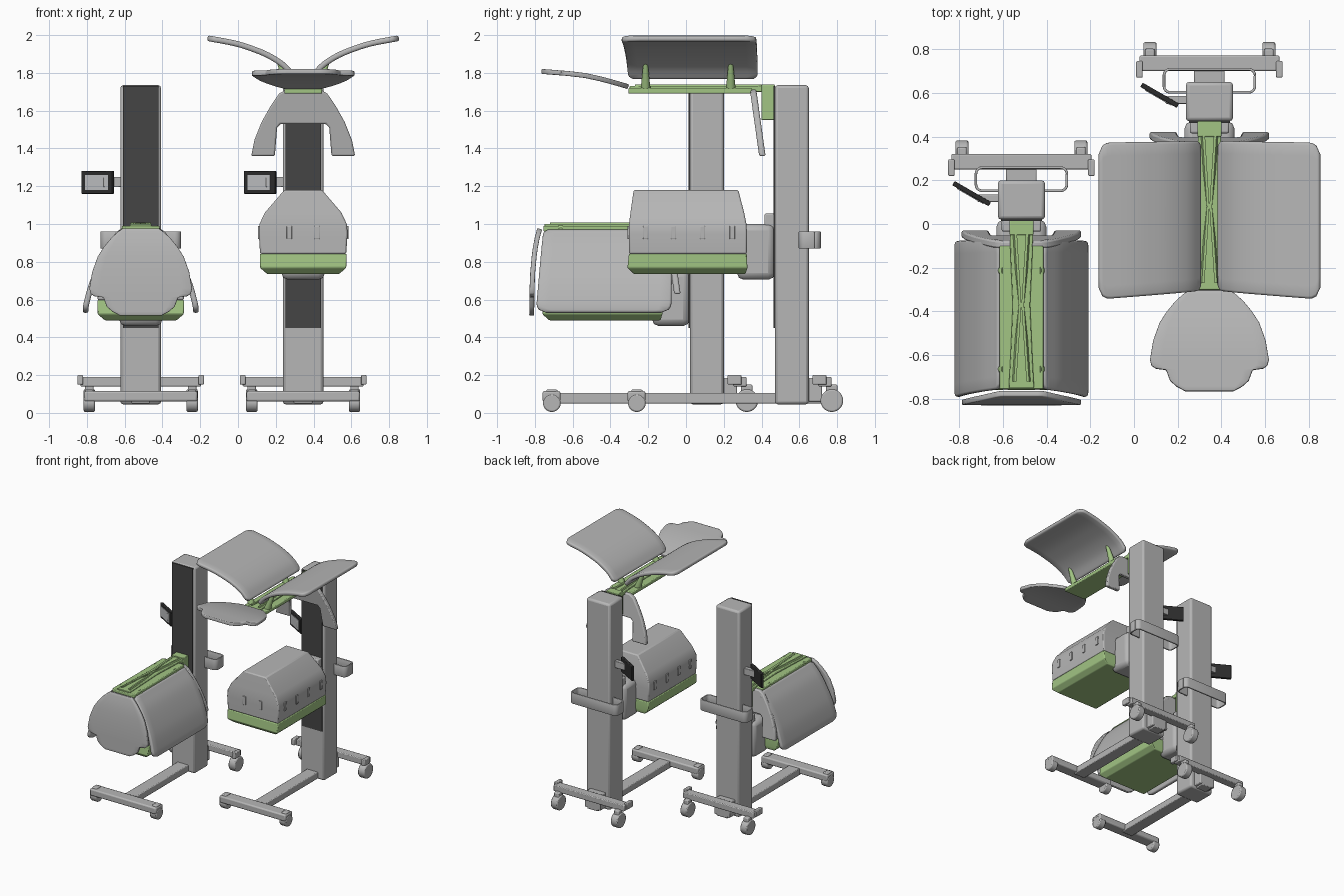
import bpy, bmesh, math
from mathutils import Vector, Matrix

cube = bpy.data.objects.get("Cube")
if cube:
    bpy.data.objects.remove(cube, do_unlink=True)


def material(name, rgb):
    m = bpy.data.materials.new(name)
    m.use_nodes = True
    m.diffuse_color = (*rgb, 1)
    m.node_tree.nodes["Principled BSDF"].inputs["Base Color"].default_value = (*rgb, 1)
    return m


GREY = material("light grey", (0.47, 0.47, 0.47))
GREEN = material("soft green", (0.36, 0.56, 0.23))
CHARCOAL = material("charcoal", (0.06, 0.06, 0.06))
BLACK = material("near black", (0.025, 0.025, 0.025))
SCREEN = material("screen grey", (0.52, 0.53, 0.54))

offset = Vector()  # placement of the parts being built


def finish(name, bm, mat, bevel=0.0, thick=0.0, segments=2):
    """Turn a bmesh into a placed, smooth-shaded object."""
    if not thick:
        bmesh.ops.recalc_face_normals(bm, faces=bm.faces)
    mesh = bpy.data.meshes.new(name)
    bm.to_mesh(mesh)
    bm.free()
    mesh.materials.append(mat)
    ob = bpy.data.objects.new(name, mesh)
    bpy.context.collection.objects.link(ob)
    ob.location = offset
    bpy.ops.object.select_all(action='DESELECT')
    ob.select_set(True)
    bpy.context.view_layer.objects.active = ob
    bpy.ops.object.shade_smooth_by_angle(angle=math.radians(35))
    if thick:
        s = ob.modifiers.new("Thickness", 'SOLIDIFY')
        s.thickness, s.offset = thick, 0
    if bevel:
        b = ob.modifiers.new("Bevel", 'BEVEL')
        b.width, b.segments = bevel, segments
        b.limit_method, b.angle_limit = 'ANGLE', math.radians(40)
    return ob


def box(name, x, y, z, mat=GREY, bevel=0.0):
    bm = bmesh.new()
    lo, hi = Vector((x[0], y[0], z[0])), Vector((x[1], y[1], z[1]))
    bmesh.ops.create_cube(bm, size=1, matrix=Matrix.Translation((lo + hi) / 2) @ Matrix.Diagonal((*(hi - lo), 1)))
    return finish(name, bm, mat, bevel)


def rod(name, a, b, r1, r2, mat=GREY, bevel=0.0, sides=20):
    a, b = Vector(a), Vector(b)
    bm = bmesh.new()
    turn = (b - a).to_track_quat('Z', 'Y').to_matrix().to_4x4()
    bmesh.ops.create_cone(bm, cap_ends=True, segments=sides, radius1=r1, radius2=r2,
                          depth=(b - a).length, matrix=Matrix.Translation((a + b) / 2) @ turn)
    return finish(name, bm, mat, bevel)


def loft(name, levels, mat, bevel):
    """Stack of rectangles: (z, half width, y front, y back)."""
    bm = bmesh.new()
    rings = [[bm.verts.new(p) for p in ((-w, f, z), (w, f, z), (w, k, z), (-w, k, z))]
             for z, w, f, k in levels]
    for low, high in zip(rings, rings[1:]):
        for i in range(4):
            bm.faces.new((low[i], low[(i + 1) % 4], high[(i + 1) % 4], high[i]))
    bm.faces.new(rings[0])
    bm.faces.new(rings[-1])
    return finish(name, bm, mat, bevel)


def prism(name, points, move, mat, bevel):
    bm = bmesh.new()
    face = bm.faces.new([bm.verts.new(p) for p in points])
    out = bmesh.ops.extrude_face_region(bm, geom=[face])
    bmesh.ops.translate(bm, vec=move, verts=[v for v in out["geom"] if isinstance(v, bmesh.types.BMVert)])
    return finish(name, bm, mat, bevel)


def sheet(name, rows, across, mat, thick):
    """Thin shell spanned between the two ends of each row."""
    bm = bmesh.new()
    grid = [[bm.verts.new(a.lerp(b, i / across)) for i in range(across + 1)] for a, b in rows]
    for r, s in zip(grid, grid[1:]):
        for i in range(across):
            bm.faces.new((r[i], r[i + 1], s[i + 1], s[i]))
    return finish(name, bm, mat, thick * 0.35, thick)


def along(points, t):
    """Point at fraction t of the length of a smooth path."""
    p = [Vector(q) for q in points]
    p = [2 * p[0] - p[1]] + p + [2 * p[-1] - p[-2]]
    dense = []
    for a, b, c, d in zip(p, p[1:], p[2:], p[3:]):
        for i in range(12):
            u = i / 12
            dense.append(b + (c - a) * u / 2 + (2 * a - 5 * b + 4 * c - d) * u * u / 2
                         + (3 * b - a - 3 * c + d) * u ** 3 / 2)
    dense.append(p[-2])
    steps = [(b - a).length for a, b in zip(dense, dense[1:])]
    left = t * sum(steps)
    for a, b, s in zip(dense, dense[1:], steps):
        if left <= s:
            return a.lerp(b, left / s)
        left -= s
    return dense[-1]


def stand():
    box("column", (-.108, .108), (.02, .2), (.045, 1.735), GREY, .016)
    box("column_track", (-.094, .094), (.013, .022), (.45, 1.73), CHARCOAL)
    box("foot_beam", (-.05, .05), (-.7, .27), (.05, .105), GREY, .006)
    box("front_crossbar", (-.3, .3), (-.76, -.665), (.06, .115), GREY, .01)
    box("rear_crossbar", (-.32, .32), (.25, .32), (.14, .19), GREY, .006)
    box("rear_bracket", (-.07, .07), (.19, .27), (.06, .185), GREY, .006)
    for side in (-1, 1):
        x = side * .272
        box("crossbar_bumper", sorted((side * .305, side * .335)), (.22, .295), (.15, .2), GREY, .005)
        for end, y, r in (("front", -.71, .047), ("rear", .322, .06)):
            rod(end + "_wheel", (x - .03, y, r + .005), (x + .03, y, r + .005), r, r, GREY, .008, 28)
            box(end + "_caster_fork", (x - .022, x + .022), (y - .03, y + .03),
                (r + .01, r * 2 + .03), GREY, .008)
    # Push handle: a rounded band around the back of the column
    ring = []
    for cx, cy, start in ((.18, .23, 0), (-.18, .23, 90), (-.18, .18, 180), (.18, .18, 270)):
        for i in range(5):
            a = math.radians(start + i * 22.5)
            ring.append(Vector((cx + .028 * math.cos(a), cy + .028 * math.sin(a), .87)))
    ring.append(ring[0])
    sheet("push_handle", [(p, p + Vector((0, 0, .09))) for p in ring], 1, GREY, .012)
    # Monitor turned to the side
    box("monitor_arm", (-.2, -.1), (.1, .135), (1.195, 1.25), GREY, .004)
    for name, w, h, y, mat in (("monitor", .096, .06, (-.01, .012), BLACK),
                               ("monitor_screen", .07, .04, (-.014, -.009), SCREEN)):
        ob = box(name, (-w, w), y, (-h, h), mat, .004 if mat is BLACK else 0)
        ob.location = offset + Vector((-.228, .138, 1.22))
        ob.rotation_euler.z = math.radians(-30)


def bed():
    loft("bed_tray", [(.735, .19, -.725, -.135), (.768, .228, -.76, -.125), (.842, .23, -.752, -.128)],
         GREEN, .006)
    loft("bed_canopy", [(.842, .228, -.752, -.128), (.95, .235, -.753, -.127), (1.0, .231, -.752, -.13),
                        (1.06, .203, -.744, -.142), (1.18, .1, -.727, -.173)], GREY, .008)
    for side in (-1, 1):
        box("front_latch", (side * .073 - .014, side * .073 + .014), (-.76, -.75), (.92, .99), GREY, .003)
        for y in (-.664, -.516, -.363, -.205):
            box("side_latch", sorted((side * .23, side * .24)), (y - .014, y + .014), (.92, .99), GREY, .003)
    box("bed_carriage", (-.115, .115), (-.18, .02), (.705, 1.0), GREY, .035)
    box("carriage_slide", (-.09, .09), (-.035, .02), (.95, 1.055), GREY, .008)


def hood_spine(pin_tip):
    box("hood_spine", (-.1, .1), (-.755, -.1), (1.69, 1.72), GREEN, .006)
    box("hood_bracket", (-.055, .055), (-.05, .02), (1.55, 1.738), GREEN, .004)
    right = [(.055, .02), (.05, -.15), (.04, -.37), (.05, -.6), (.058, -.75)]
    outline = right + [(-x, y) for x, y in reversed(right)]
    prism("spine_ridge", [(x, y, 1.7) for x, y in outline], (0, 0, .03), GREEN, .004)
    for side in (-1, 1):
        for end in (-.72, .0):
            prism("spine_rib", [(side * .05, end, 1.72), (side * .035, end, 1.738),
                                (side * .012, -.37, 1.738), (side * .012, -.37, 1.72)],
                  (side * -.012, 0, 0), GREEN, 0)
        for y in (-.664, -.213):
            rod("hinge_pin", (side * .07, y, 1.705), (side * pin_tip[0], y, pin_tip[1]), .027, .012, GREEN)
    # Back shield: an arch with room for the column
    half = [(.15, 1.36), (.275, 1.36), (.258, 1.445), (.22, 1.54), (.175, 1.62), (.128, 1.69), (.09, 1.712)]
    inner = [(.12, 1.53), (.138, 1.51)]
    pts = inner + half
    pts += [(-x, z) for x, z in reversed(pts)]
    prism("back_shield", [(x, -.112 + (1.712 - z) * .14, z) for x, z in pts], (0, .034, 0), GREY, .008)


def wings(path):
    """Mirrored pair of curved side shells."""
    rows_n, length = 28, .54
    for side in (-1, 1):
        rows = []
        for i in range(rows_n + 1):
            t = i / rows_n
            x, z = along(path, t)
            cut = 0
            for d, r in ((t * length, .025), ((1 - t) * length, .055)):
                if d < r:
                    cut = r - math.sqrt(r * r - (r - d) ** 2)
            rows.append((Vector((side * x, -.755 - .04 * t + cut, z)),
                         Vector((side * x, -.07 - .008 * t - cut, z))))
        sheet("side_wing", rows, 12, GREY, .03)


def front_shield(path):
    """Front shell with a stepped, rounded lower end."""
    outline = [(0, .095), (.02, .122), (.05, .155), (.1, .196), (.15, .228), (.23, .257), (.316, .272),
               (.343, .265), (.356, .245), (.362, .198), (.41, .18), (.436, .15), (.457, .11)]
    rows = []
    for d, w in outline:
        y, z = along(path, d / .457)
        rows.append((Vector((-w, y, z)), Vector((w, y, z))))
    sheet("front_shield", rows, 10, GREY, .026)


# Closed unit: bed lowered, shells folded around it
A, B = Vector((-.515, 0, 0)), Vector((.345, .45, 0))
offset = A
stand()
wings([(.095, .965), (.175, .86), (.25, .705), (.287, .58), (.292, .53)])
front_shield([(-.775, .975), (-.797, .88), (-.813, .72), (-.817, .515)])
offset = A + Vector((0, 0, -.245))
bed()
offset = A + Vector((0, 0, -.73))
hood_spine((.15, 1.62))

# Open unit: bed raised, shells spread above it
offset = B
stand()
bed()
hood_spine((.125, 1.85))
wings([(.045, 1.772), (.1, 1.837), (.18, 1.89), (.27, 1.928), (.365, 1.957), (.507, 1.984)])
front_shield([(-.755, 1.727), (-.89, 1.765), (-1.01, 1.79), (-1.215, 1.808)])
